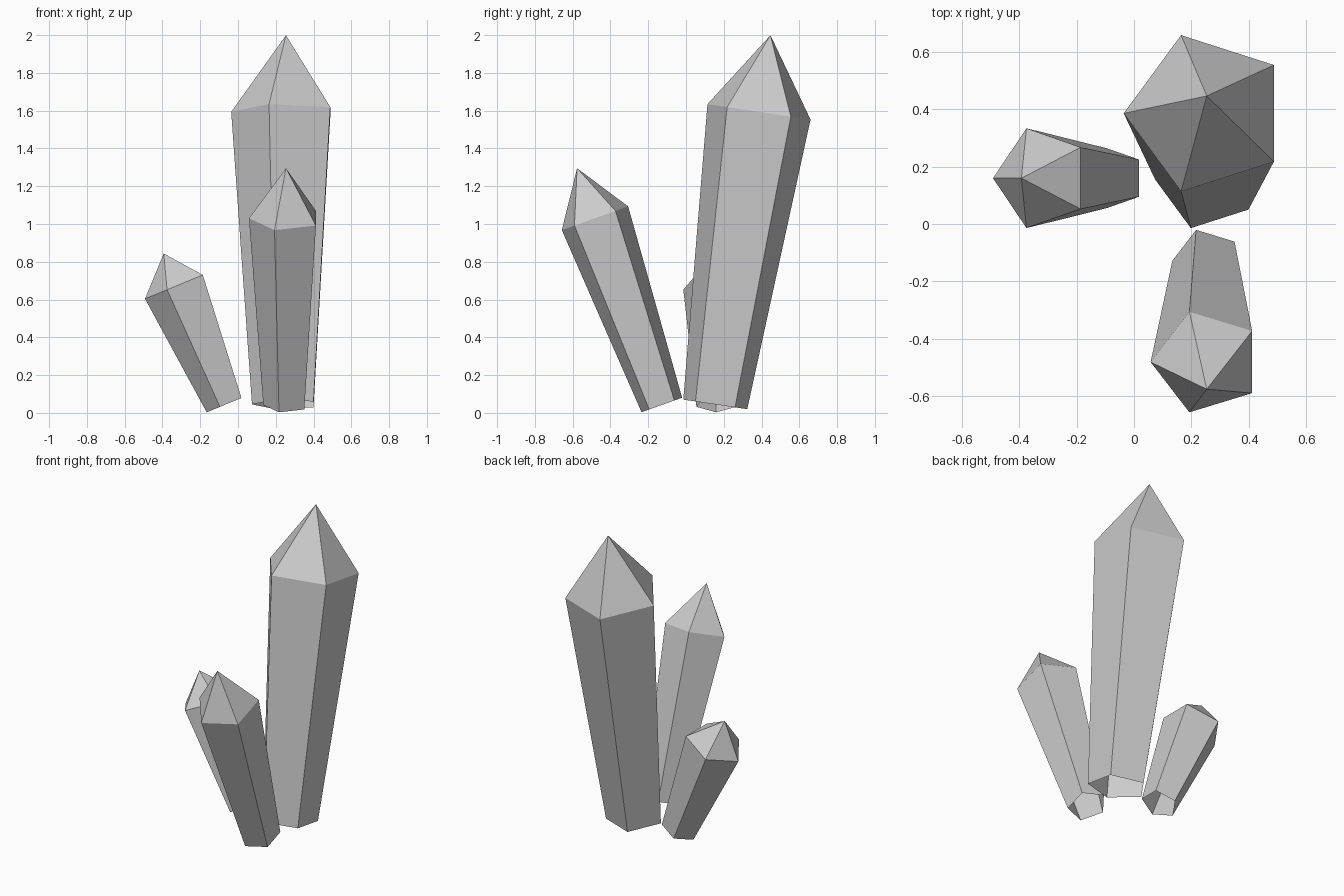
import bpy, bmesh
from math import radians, pi, cos, sin
from mathutils import Matrix, Vector

if "Cube" in bpy.data.objects:
    bpy.data.objects.remove(bpy.data.objects["Cube"])

SIDES = 5


def crystal(name, base, tilt_x, tilt_y, r_base, r_top, length, tip):
    """Flaring five-sided shaft, open underneath, with a pointed cap."""
    rot = Matrix.Rotation(radians(tilt_x), 4, 'X') @ Matrix.Rotation(radians(tilt_y), 4, 'Y')
    mat = Matrix.Translation(Vector(base)) @ rot
    bm = bmesh.new()

    def ring(r, z):
        angles = [pi + 2 * pi * k / SIDES for k in range(SIDES)]
        return [bm.verts.new(mat @ Vector((r * cos(a), r * sin(a), z))) for a in angles]

    low, high = ring(r_base, 0), ring(r_top, length)
    apex = bm.verts.new(mat @ Vector((0, 0, length + tip)))
    for i in range(SIDES):
        j = (i + 1) % SIDES
        bm.faces.new((low[i], low[j], high[j], high[i]))   # shaft
        bm.faces.new((high[i], high[j], apex))             # point
    mesh = bpy.data.meshes.new(name)
    bm.to_mesh(mesh)
    bm.free()
    obj = bpy.data.objects.new(name, mesh)
    bpy.context.collection.objects.link(obj)
    return obj


# Tall crystal leaning back, medium one leaning forward, small one leaning left
crystal("tall_crystal", (0.254, 0.155, 0.045), -8.5, 0, 0.18, 0.29, 1.566, 0.41)
crystal("medium_crystal", (0.254, -0.128, 0.042), 19.7, 0, 0.12, 0.196, 1.05, 0.281)
crystal("small_crystal", (-0.064, 0.16, 0.045), 0, -22.4, 0.11, 0.183, 0.68, 0.184)
